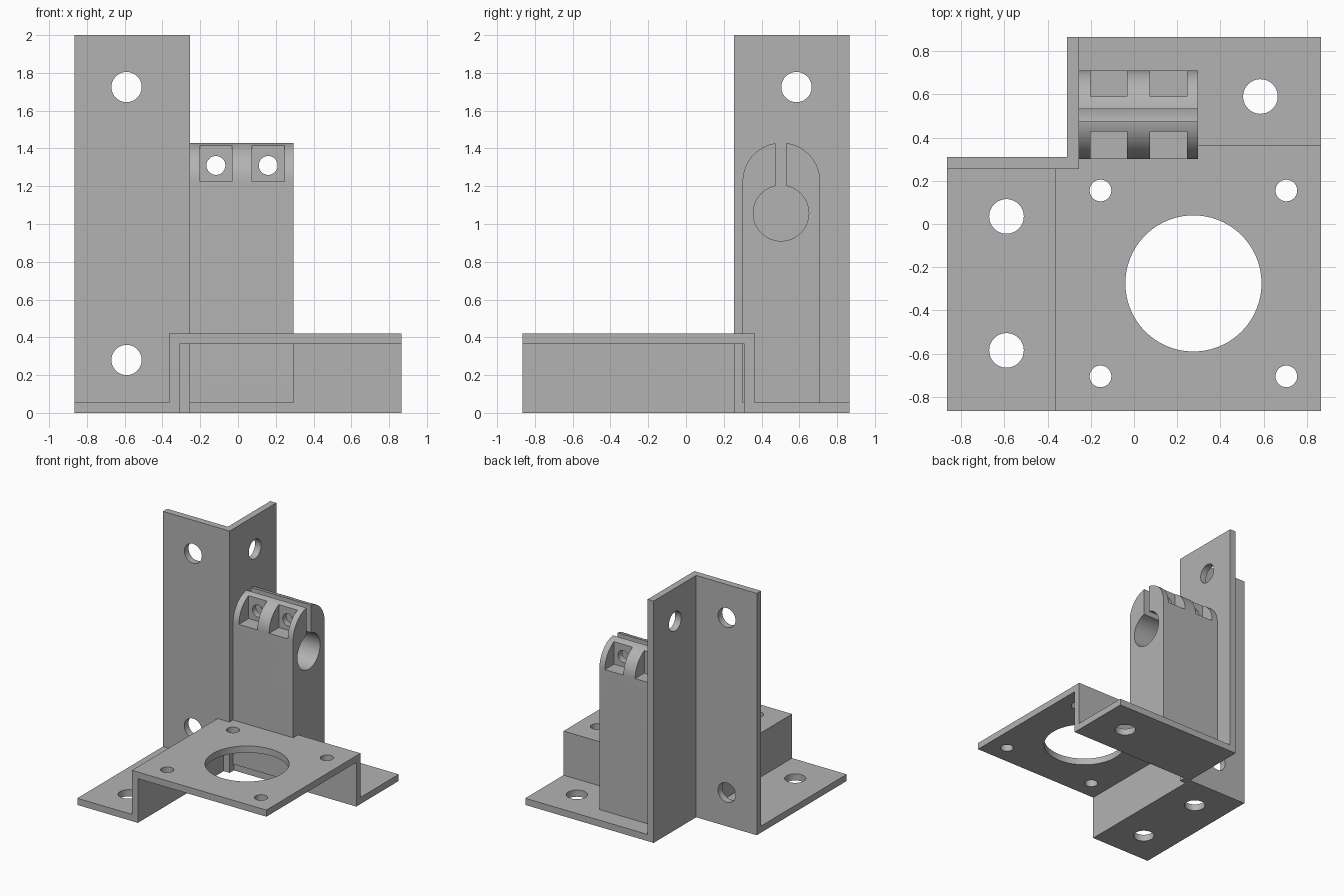
import bpy, bmesh, math
from mathutils import Vector

if "Cube" in bpy.data.objects:
    bpy.data.objects.remove(bpy.data.objects["Cube"])

steel = bpy.data.materials.new("plain grey")
steel.diffuse_color = (0.45, 0.45, 0.45, 1)
steel.use_nodes = True
steel.node_tree.nodes["Principled BSDF"].inputs["Base Color"].default_value = steel.diffuse_color


def prism(name, pts, axis, lo, hi):
    """Extrude a 2D outline along x, y or z (outline uses the other two axes in order)."""
    bm = bmesh.new()
    place = {"x": lambda a, b: (lo, a, b), "y": lambda a, b: (a, lo, b), "z": lambda a, b: (a, b, lo)}[axis]
    face = bm.faces.new([bm.verts.new(place(a, b)) for a, b in pts])
    out = bmesh.ops.extrude_face_region(bm, geom=[face])
    step = Vector([(hi - lo) * (axis == k) for k in "xyz"])
    bmesh.ops.translate(bm, vec=step, verts=[v for v in out["geom"] if isinstance(v, bmesh.types.BMVert)])
    bmesh.ops.recalc_face_normals(bm, faces=bm.faces)
    mesh = bpy.data.meshes.new(name)
    bm.to_mesh(mesh)
    bm.free()
    mesh.materials.append(steel)
    ob = bpy.data.objects.new(name, mesh)
    bpy.context.collection.objects.link(ob)
    return ob


def box(name, x0, x1, y0, y1, z0, z1):
    return prism(name, [(x0, y0), (x1, y0), (x1, y1), (x0, y1)], "z", z0, z1)


def rod(a, b, r, axis, lo, hi, n=64):
    ring = [(a + r * math.cos(2 * math.pi * i / n), b + r * math.sin(2 * math.pi * i / n)) for i in range(n)]
    return prism("hole_cutter", ring, axis, lo, hi)


def combine(ob, others, operation):
    """Apply a boolean with each helper, then discard the helper."""
    bpy.context.view_layer.objects.active = ob
    for other in others:
        mod = ob.modifiers.new("boolean", "BOOLEAN")
        mod.operation, mod.solver, mod.object = operation, "EXACT", other
        bpy.ops.object.modifier_apply(modifier=mod.name)
        bpy.data.objects.remove(other)


E, T = 0.865, 0.055       # half width, plate thickness
C = 0.255                 # inside corner of the upright angle

# Upright angle post with bolt holes
post = prism("angle_post", [(-E, C), (-C, C), (-C, E), (-C - T, E), (-C - T, C + T), (-E, C + T)], "z", 0, 2)
combine(post, [rod(-0.59, z, 0.08, "y", 0.2, 0.4) for z in (0.28, 1.725)]
        + [rod(0.585, 1.725, 0.08, "x", -0.4, -0.2)], "DIFFERENCE")

# Raised motor platform, folded down to two feet
left = [(-E, 0), (-0.31, 0), (-0.31, 0.365), (E, 0.365), (E, 0.42), (-0.365, 0.42), (-0.365, T), (-E, T)]
base = prism("motor_bracket", left, "y", -E, C)
back = [(0.2, 0.365), (0.31, 0.365), (0.31, 0), (E, 0), (E, T), (0.365, T), (0.365, 0.42), (0.2, 0.42)]
combine(base, [prism("back_foot", back, "x", -C, E)], "UNION")
holes = [rod(0.275, -0.275, 0.315, "z", 0.3, 0.5, 96), rod(0.585, 0.59, 0.08, "z", -0.1, 0.2)]
holes += [rod(x, y, 0.05, "z", 0.3, 0.5) for x in (-0.155, 0.705) for y in (-0.705, 0.155)]
holes += [rod(-0.59, y, 0.08, "z", -0.1, 0.2) for y in (-0.585, 0.035)]
combine(base, holes, "DIFFERENCE")

# Round-topped rod clamp with bore, slit, bolt pockets and bolt holes
cy, cz, r = 0.505, 1.225, 0.205
arch = [(cy + r * math.cos(math.pi * i / 48), cz + r * math.sin(math.pi * i / 48)) for i in range(49)]
clamp = prism("rod_clamp", [(cy - r, T), (cy + r, T)] + arch, "x", -C, 0.295)
cuts = [rod(0.503, 1.057, 0.147, "x", -C, 0.4, 96), box("slit_cutter", -0.3, 0.4, 0.475, 0.533, 1.1, 1.6)]
for x in (-0.117, 0.16):
    cuts += [box("pocket_cutter", x - 0.085, x + 0.085, y0, y1, cz, 1.6) for y0, y1 in ((0.2, 0.427), (0.59, 0.8))]
    cuts.append(rod(x, 1.31, 0.05, "y", 0.2, 0.8))
combine(clamp, cuts, "DIFFERENCE")

# Smooth round walls, keep edges sharp
bpy.ops.object.select_all(action="DESELECT")
for ob in (post, base, clamp):
    ob.select_set(True)
bpy.context.view_layer.objects.active = post
bpy.ops.object.shade_smooth_by_angle(angle=math.radians(30))
